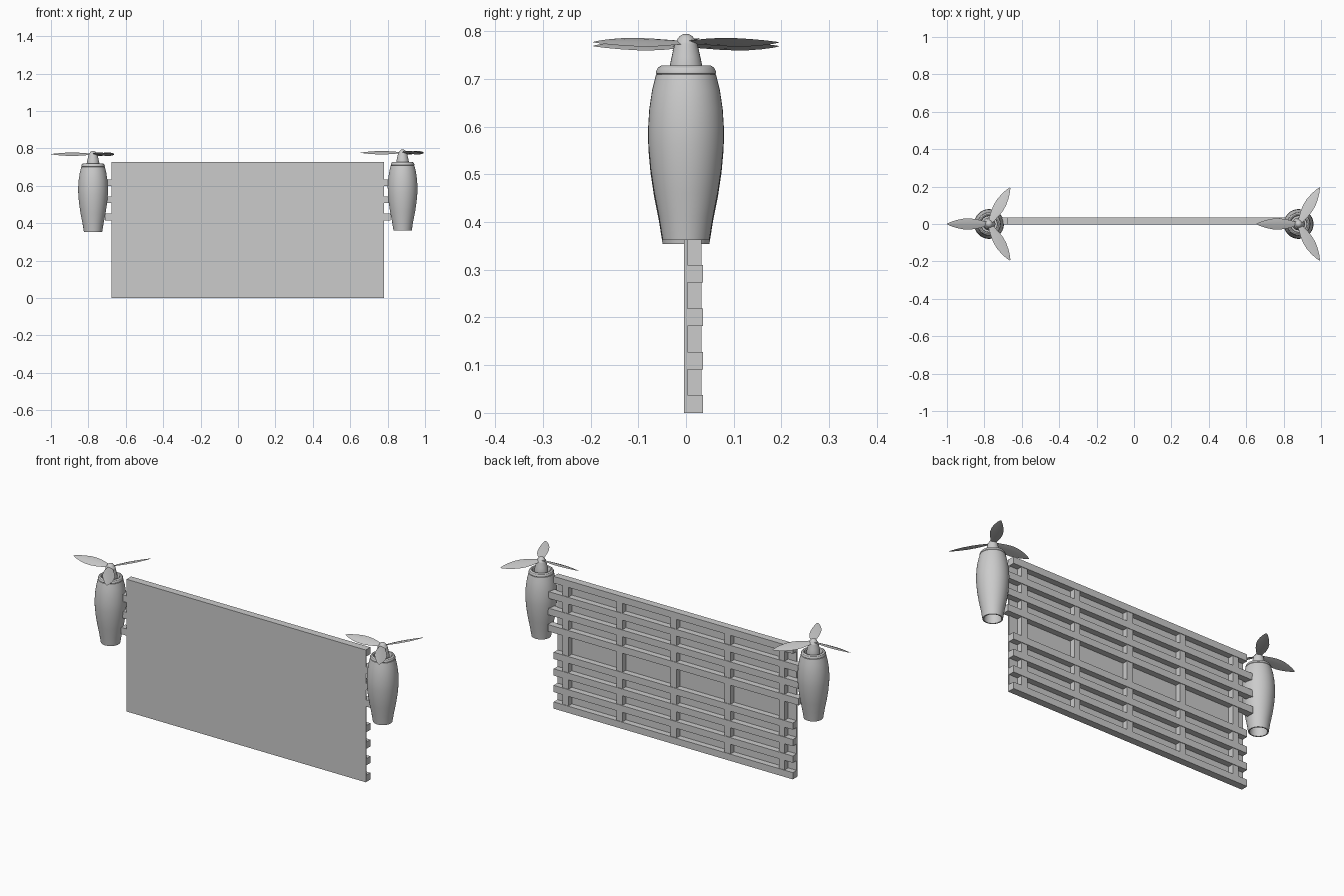
import bpy, bmesh, math
from mathutils import Matrix, Vector

if "Cube" in bpy.data.objects:
    bpy.data.objects.remove(bpy.data.objects["Cube"])


def finish(bm, name, smooth=False):
    bmesh.ops.recalc_face_normals(bm, faces=bm.faces)
    me = bpy.data.meshes.new(name)
    bm.to_mesh(me)
    bm.free()
    ob = bpy.data.objects.new(name, me)
    bpy.context.collection.objects.link(ob)
    if smooth:
        bpy.ops.object.select_all(action='DESELECT')
        ob.select_set(True)
        bpy.context.view_layer.objects.active = ob
        bpy.ops.object.shade_smooth_by_angle(angle=math.radians(32))
    return ob


def box(name, x0, x1, y0, y1, z0, z1):
    bm = bmesh.new()
    bmesh.ops.create_cube(bm, size=1)
    for v in bm.verts:
        v.co = ((x0 + x1) / 2 + v.co.x * (x1 - x0),
                (y0 + y1) / 2 + v.co.y * (y1 - y0),
                (z0 + z1) / 2 + v.co.z * (z1 - z0))
    return finish(bm, name)


def lathe(name, profile, x, z, steps=40):
    bm = bmesh.new()
    vs = [bm.verts.new((r, 0, h)) for r, h in profile]
    es = [bm.edges.new(p) for p in zip(vs, vs[1:])]
    bmesh.ops.spin(bm, geom=vs + es, cent=(0, 0, 0), axis=(0, 0, 1),
                   angle=math.tau, steps=steps)
    bmesh.ops.remove_doubles(bm, verts=bm.verts, dist=1e-5)
    bmesh.ops.translate(bm, verts=bm.verts, vec=(x, 0, z))
    return finish(bm, name, True)


def propeller(name, x, z):
    # three lens-section blades with a fixed pitch
    stations = [(.010, .024), (.035, .036), (.065, .052), (.10, .062),
                (.135, .060), (.17, .046), (.20, .027), (.218, .011), (.225, .002)]
    lens = [(-.5, 0), (-.25, .8), (.1, 1), (.5, 0), (.1, -1), (-.25, -.8)]
    bm = bmesh.new()
    pitch = Matrix.Rotation(math.radians(-17), 4, 'X')
    for k in range(3):
        turn = Matrix.Rotation(math.pi + k * math.tau / 3, 4, 'Z')
        rings = []
        for r, c in stations:
            ring = []
            for u, w in lens:
                p = turn @ pitch @ Vector((r, u * c, w * .05 * c))
                ring.append(bm.verts.new(p + Vector((x, 0, z))))
            rings.append(ring)
        for a, b in zip(rings, rings[1:]):
            for i in range(6):
                j = (i + 1) % 6
                bm.faces.new((a[i], a[j], b[j], b[i]))
        bm.faces.new(rings[0])
        bm.faces.new(rings[-1])
    return finish(bm, name, True)


LEFT, RIGHT = -.675, .78
MID = (LEFT + RIGHT) / 2

# front sheet
box("front_panel", LEFT, RIGHT, -.004, .003, 0, .727)

# horizontal slats; three upper ones reach out to the motor pods
for i, z in enumerate([0, .091, .182, .273, .416, .507, .598, .69]):
    reach = .035 if i in (4, 5, 6) else 0
    box(f"slat_{i + 1}", LEFT - reach, RIGHT + reach, -.003, .036, z, z + .037)

# vertical posts
for i in range(5):
    x = MID + (i - 2) * .329
    box(f"post_{i + 1}", x - .018, x + .018, 0, .033, .004, .723)

# motor pods, hubs and propellers
pod = [(0, .05), (.041, .05), (.043, 0), (.049, 0), (.057, .05), (.067, .10),
       (.0745, .15), (.079, .20), (.0795, .235), (.077, .275), (.071, .315),
       (.063, .347), (.061, .348), (.063, .350), (.063, .354), (.059, .362),
       (.052, .366), (.046, .364), (.042, .357), (.042, .325), (0, .325)]
hub = [(0, .325), (.034, .325), (.034, .366), (.030, .385), (.024, .412),
       (.020, .416), (.018, .422), (.013, .428), (.007, .4315), (0, .4325)]
for side, x, z in (("left", -.775, .354), ("right", .88, .362)):
    lathe(f"{side}_motor_pod", pod, x, z)
    lathe(f"{side}_hub", hub, x, z, 24)
    propeller(f"{side}_propeller", x, z + .415)
